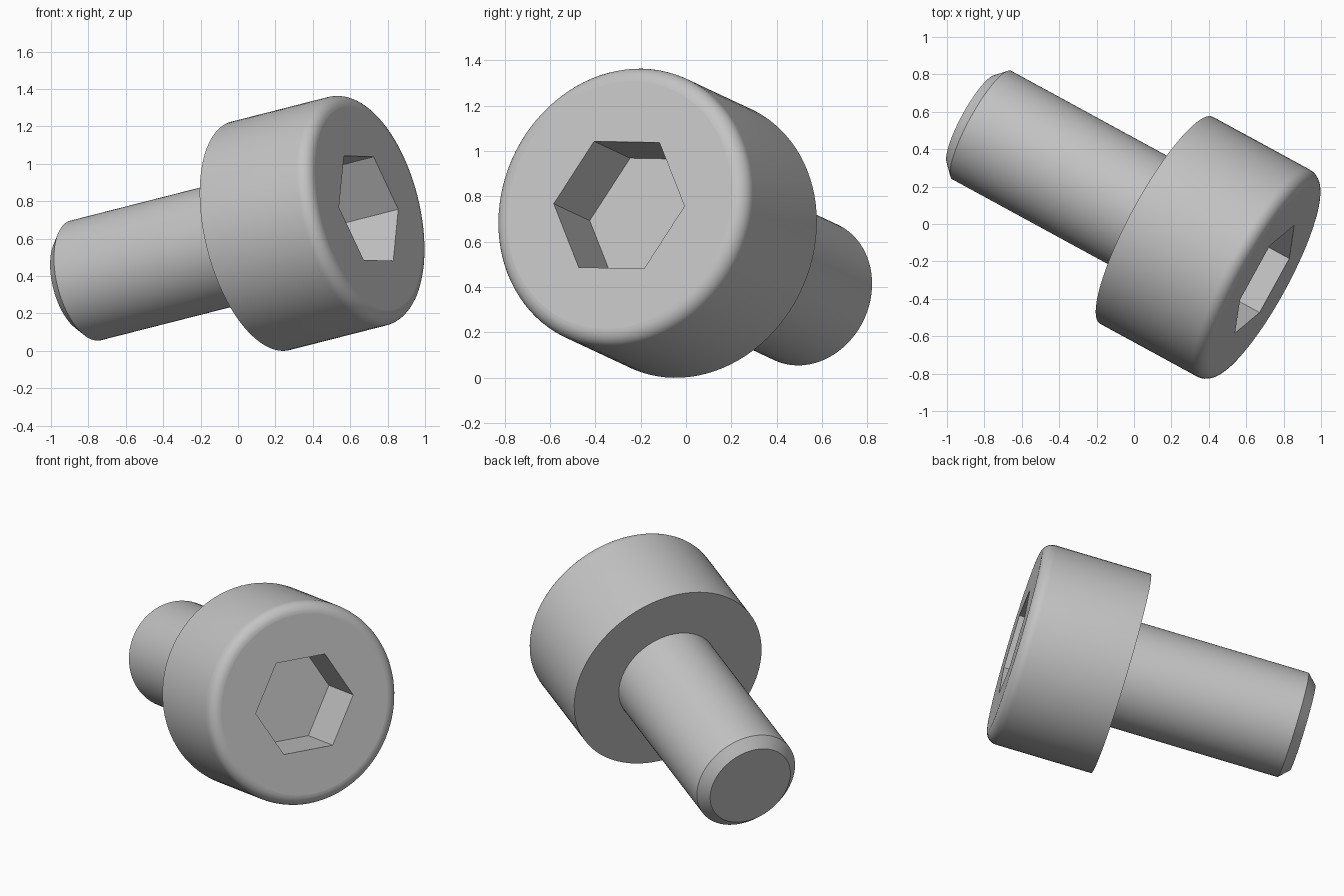
import bpy, bmesh, math
from mathutils import Vector, Matrix

if "Cube" in bpy.data.objects:
    bpy.data.objects.remove(bpy.data.objects["Cube"], do_unlink=True)

SEGMENTS = 96
HEAD_R, HEAD_H, FILLET = 0.63, 0.675, 0.07
SHANK_R, TIP_R, SHANK_L, CHAMFER = 0.33, 0.27, 1.15, 0.06
HEX_R, HEX_DEPTH = 0.329, 0.34

# One plain metal
steel = bpy.data.materials.new("grey steel")
steel.use_nodes = True
colour = (0.55, 0.55, 0.55, 1)
steel.diffuse_color = colour
steel.node_tree.nodes["Principled BSDF"].inputs["Base Color"].default_value = colour

# Tilted frame: local z runs along the bolt, origin under the head
axis = Vector((0.857, -0.467, 0.2185)).normalized()
across = Vector((0.16, 0.288, -0.005))
across = (across - across.dot(axis) * axis).normalized()
frame = Matrix((across, axis.cross(across), axis)).transposed().to_4x4()
frame.translation = (0.12, 0.02, 0.615)


def ring(bm, radius, z, count):
    angles = [2 * math.pi * i / count for i in range(count)]
    return [bm.verts.new((radius * math.cos(a), radius * math.sin(a), z)) for a in angles]


def bridge(bm, low, high):
    n = len(low)
    for i in range(n):
        j = (i + 1) % n
        bm.faces.new((low[i], low[j], high[j], high[i]))


def lathe(bm, profile):
    rings = [ring(bm, r, z, SEGMENTS) for r, z in profile]
    for low, high in zip(rings, rings[1:]):
        bridge(bm, low, high)
    return rings


def finish(bm, name):
    bmesh.ops.recalc_face_normals(bm, faces=bm.faces)
    mesh = bpy.data.meshes.new(name)
    bm.to_mesh(mesh)
    bm.free()
    obj = bpy.data.objects.new(name, mesh)
    bpy.context.collection.objects.link(obj)
    mesh.materials.append(steel)
    obj.matrix_world = frame
    bpy.ops.object.select_all(action='DESELECT')
    obj.select_set(True)
    bpy.context.view_layer.objects.active = obj
    bpy.ops.object.shade_smooth_by_angle(angle=math.radians(30))
    # Keep the end faces perfectly flat
    for face in mesh.polygons:
        if abs(face.normal.z) > 0.999:
            face.use_smooth = False


# Head: underside, wall and rounded rim
bm = bmesh.new()
profile = [(SHANK_R, 0), (HEAD_R, 0)]
for i in range(9):
    a = math.pi / 2 * i / 8
    profile.append((HEAD_R - FILLET + FILLET * math.cos(a),
                    HEAD_H - FILLET + FILLET * math.sin(a)))
rim = lathe(bm, profile)[-1]

# Top face around the hexagonal socket, then socket walls and floor
mouth = ring(bm, HEX_R, HEAD_H, 6)
floor = ring(bm, HEX_R, HEAD_H - HEX_DEPTH, 6)
step = SEGMENTS // 6
for k in range(6):
    arc = [rim[(k * step + i) % SEGMENTS] for i in range(step + 1)]
    bm.faces.new(arc + [mouth[(k + 1) % 6], mouth[k]])
bridge(bm, floor, mouth)
bm.faces.new(floor)
finish(bm, "socket_head")

# Shank with chamfered tip
bm = bmesh.new()
rings = lathe(bm, [(TIP_R, -SHANK_L), (SHANK_R, CHAMFER - SHANK_L), (SHANK_R, 0)])
bm.faces.new(rings[0])
finish(bm, "shank")
